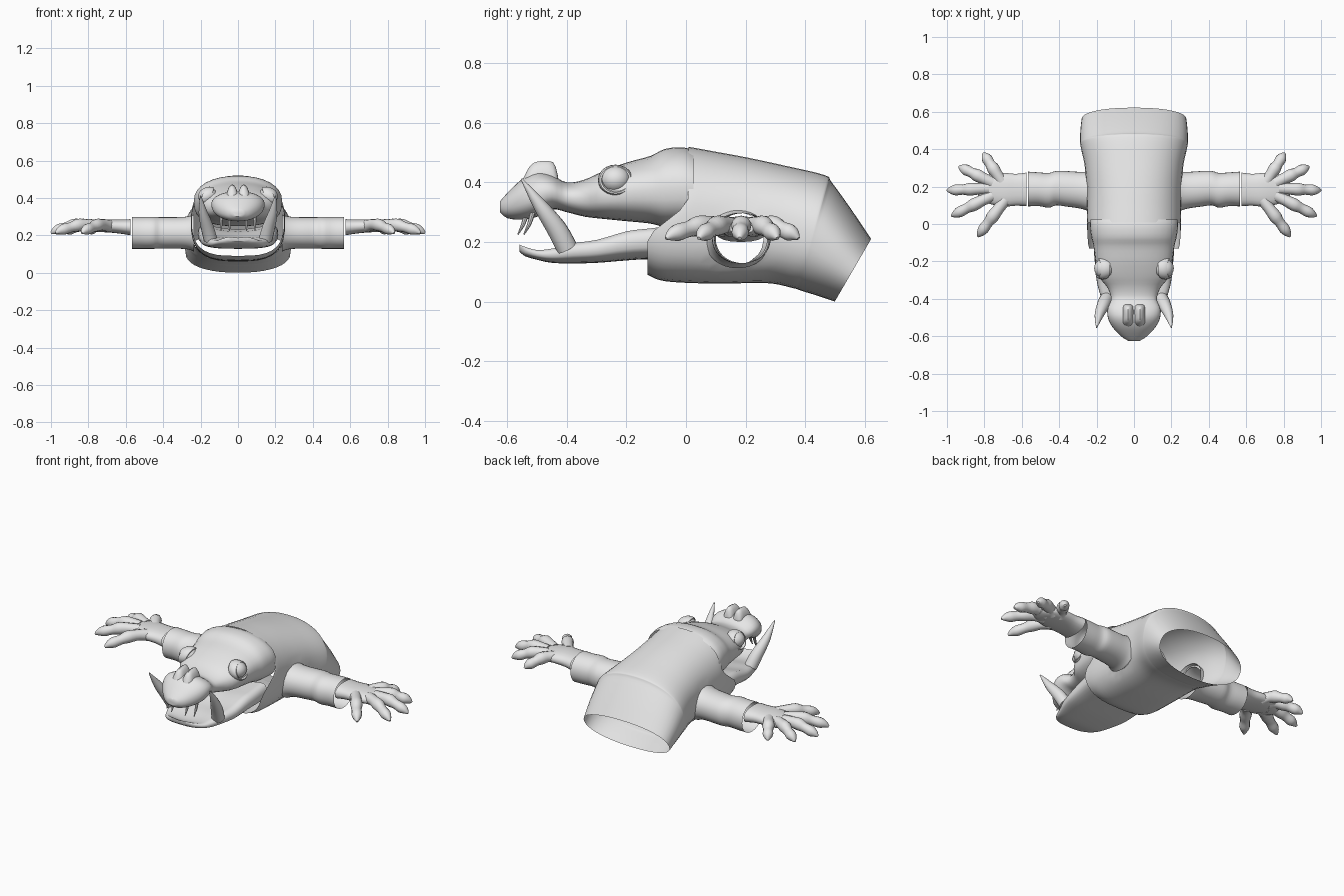
import bpy, bmesh, math
from mathutils import Vector

cube = bpy.data.objects.get("Cube")
if cube:
    bpy.data.objects.remove(cube)

grey = bpy.data.materials.new("plain_grey")
grey.use_nodes = True
grey.diffuse_color = (0.8, 0.8, 0.8, 1)
grey.node_tree.nodes["Principled BSDF"].inputs["Base Color"].default_value = (0.8, 0.8, 0.8, 1)
parts = []


def finish(name, bm):
    bmesh.ops.recalc_face_normals(bm, faces=bm.faces)
    mesh = bpy.data.meshes.new(name)
    bm.to_mesh(mesh)
    bm.free()
    mesh.materials.append(grey)
    obj = bpy.data.objects.new(name, mesh)
    bpy.context.collection.objects.link(obj)
    parts.append(obj)
    return obj


def spline(a, b, c, d, t):
    return 0.5 * (2 * b + (c - a) * t + (2 * a - 5 * b + 4 * c - d) * t * t
                  + (3 * b - a - 3 * c + d) * t ** 3)


def power(value, n):
    return math.copysign(abs(value) ** (2 / n), value)


def loft(rings, n=2.0, under=0.0, sides=20, steps=3, caps=(True, True), dish=0.0):
    """Skin smoothed rings of (centre, half axis u, half axis v). n is the
    squareness, under adds more of it to the lower half, fading to the end."""
    last = len(rings) - 1
    dense = []
    for i in range(last):
        four = [rings[max(0, min(last, i + k))] for k in (-1, 0, 1, 2)]
        for s in range(steps):
            dense.append([spline(*[r[j] for r in four], s / steps) for j in range(3)])
    dense.append(rings[-1])
    bm = bmesh.new()
    loops = []
    for i, (c, u, v) in enumerate(dense):
        loop = []
        for k in range(sides):
            a = math.tau * k / sides
            square = n + (under * (1 - i / len(dense)) if k > sides / 2 else 0)
            p, q = power(math.cos(a), square), power(math.sin(a), square)
            if q > 0 and dish:
                q -= dish * max(0, 1 - p * p * 1.3)
            loop.append(bm.verts.new(c + u * p + v * q))
        loops.append(loop)
    for a, b in zip(loops, loops[1:]):
        for k in range(sides):
            m = (k + 1) % sides
            bm.faces.new((a[k], a[m], b[m], b[k]))
    if caps[0]:
        bm.faces.new(loops[0])
    if caps[1]:
        bm.faces.new(loops[-1])
    return bm


def section(yt, zt, yb, zb, w, x=0):
    """Cross-section through the body from a top point to a bottom point."""
    return (Vector((x, (yt + yb) / 2, (zt + zb) / 2)), Vector((w, 0, 0)),
            Vector((0, (yt - yb) / 2, (zt - zb) / 2)))


def limb(x, y, z, ry, rz):
    return Vector((x, y, z)), Vector((0, ry, 0)), Vector((0, 0, rz))


def spike(points, radii):
    """Round rings lying across a path."""
    path = [Vector(p) for p in points]
    rings = []
    for i, p in enumerate(path):
        d = (path[min(i + 1, len(path) - 1)] - path[max(i - 1, 0)]).normalized()
        side = d.cross(Vector((0, 0, 1)))
        side = side.normalized() if side.length > 0.1 else Vector((1, 0, 0))
        rings.append((p, side * radii[i], side.cross(d) * radii[i]))
    return rings


# Torso: an open tube, its front edge stepping forward under the jaw
SIDES = 40
bm = loft([section(*s) for s in (
    (.01, .52, -.13, .09, .247), (.08, .507, -.07, .068, .252),
    (.2, .485, .1, .06, .252), (.33, .457, .27, .062, .262),
    (.465, .425, .36, .045, .285), (.49, .4, .385, .037, .288),
    (.555, .31, .44, .02, .287), (.622, .21, .5, 0, .28))],
    n=2.2, under=1.0, sides=SIDES, steps=5, caps=(False, False))
bm.verts.ensure_lookup_table()
for i, v in enumerate(bm.verts[:SIDES * 6]):
    t = max(0, min(1, (v.co.z - .2) / .15))
    curved = -.13 + .138 * t * t * (3 - 2 * t)
    straight = .01 - .14 * (.52 - v.co.z) / .43
    v.co.y += (curved - straight) * (1 - (i // SIDES) / 6)

# Round armholes
ARM_Y, ARM_Z, ARM_R = .173, .212, .088


def arm_offset(p):
    return Vector((0, p.y - ARM_Y, p.z - ARM_Z))


holes = [f for f in bm.faces if abs(f.calc_center_median().x) > .15
         and arm_offset(f.calc_center_median()).length < ARM_R]
rim = {v for f in holes for v in f.verts}
bmesh.ops.delete(bm, geom=holes, context='FACES')
for v in rim:
    if v.is_valid:
        off = arm_offset(v.co).normalized() * ARM_R
        v.co.y, v.co.z = ARM_Y + off.y, ARM_Z + off.z
finish("torso", bm)

# Skull and snout
skull = [section(y, zt, y, zb, w) for y, zt, zb, w in (
    (.025, .508, .25, .235), (-.01, .518, .25, .236),
    (-.07, .513, .25, .228), (-.12, .489, .262, .216), (-.2, .467, .27, .205),
    (-.28, .437, .278, .188), (-.34, .41, .285, .142), (-.4, .4, .3, .122),
    (-.45, .425, .31, .14), (-.5, .435, .285, .14), (-.55, .412, .275, .116),
    (-.6, .365, .28, .07), (-.625, .337, .3, .03))]
finish("upper_head", loft(skull, n=2.2, under=.6, sides=32, caps=(False, True)))

# Lower jaw with a dished mouth floor
jaw = [section(y, zt, y, zb, w) for y, zt, zb, w in (
    (-.03, .28, .14, .215), (-.13, .266, .142, .215), (-.2, .256, .138, .21),
    (-.3, .223, .13, .2), (-.38, .21, .128, .18), (-.45, .188, .13, .153),
    (-.5, .18, .14, .13), (-.54, .19, .152, .095), (-.56, .197, .168, .05))]
finish("lower_jaw", loft(jaw, n=2.8, under=.5, sides=32, dish=.7))

FINGERS = (((.71, .23), (.805, .378)), ((.76, .222), (.935, .307)),
           ((.78, .19), (.999, .18)), ((.76, .152), (.975, .043)),
           ((.69, .128), (.835, -.067)))
# Distance along the finger, height and thickness at each joint
JOINTS = ((0, .25, .034), (.22, .257, .03), (.45, .254, .034), (.62, .243, .027),
          (.8, .232, .029), (.92, .223, .019), (1, .212, .006))

for s, label in ((1, "left"), (-1, "right")):
    # Sleeve-like arm, open at both ends and flared at the shoulder
    arm = [limb(s * x, y, z, ry, rz) for x, y, z, ry, rz in (
        (.234, ARM_Y, ARM_Z, .11, .1), (.26, .177, .213, .102, .09),
        (.3, .182, .213, .097, .085), (.36, .188, .213, .095, .084),
        (.415, .192, .213, .092, .084), (.455, .18, .213, .093, .085),
        (.51, .186, .213, .09, .085), (.568, .187, .213, .093, .085))]
    finish(label + "_arm", loft(arm, n=2.1, sides=32, caps=(False, False)))

    # Palm and fingers
    palm = [limb(s * x, y, z, ry, rz) for x, y, z, ry, rz in (
        (.574, .185, .243, .09, .043), (.63, .183, .247, .085, .038),
        (.69, .183, .25, .09, .035), (.75, .187, .249, .085, .031),
        (.8, .187, .247, .068, .026), (.835, .187, .245, .04, .016))]
    finish(label + "_palm", loft(palm, n=2.35, caps=(False, True)))
    for i, (a, b) in enumerate(FINGERS):
        pts = [(s * (a[0] + (b[0] - a[0]) * t), a[1] + (b[1] - a[1]) * t, z)
               for t, z, r in JOINTS]
        finish(f"{label}_finger_{i + 1}",
               loft(spike(pts, [j[2] for j in JOINTS]), sides=12))

    # Tusk
    tusk = [(s * .148, -.4, .18), (s * .165, -.435, .245),
            (s * .188, -.492, .325), (s * .2, -.553, .412)]
    finish(label + "_tusk", loft(spike(tusk, (.036, .034, .023, .003)), sides=14))

    # Upper teeth
    for x, y in ((.045, -.535), (.09, -.515)):
        tooth = [(s * x, y, .3), (s * x, y - .012, .26), (s * x, y - .03, .225)]
        finish(label + "_tooth", loft(spike(tooth, (.009, .007, .002)), sides=8))

    # Raised nostril ridge
    nostril = [section(y, zt, y, .36, w, s * .031) for y, zt, w in (
        (-.43, .42, .022), (-.447, .468, .028), (-.5, .47, .03),
        (-.528, .45, .03), (-.55, .405, .022))]
    finish(label + "_nostril", loft(nostril, n=1.7, sides=16))

    # Eyeball and its lid ring
    bm = bmesh.new()
    bmesh.ops.create_uvsphere(bm, u_segments=24, v_segments=14, radius=.052)
    bmesh.ops.scale(bm, verts=bm.verts, vec=(1, 1, .88))
    bmesh.ops.translate(bm, verts=bm.verts, vec=(s * .161, -.237, .41))
    finish(label + "_eye", bm)
    ring = []
    for k in range(25):
        a = math.tau * k / 24
        out = Vector((0, math.cos(a), math.sin(a) * .88))
        ring.append((Vector((s * (.168 - .016 * math.sin(a)), -.237, .408)) + out * .05,
                     out * .009, Vector((s * .026, 0, 0))))
    bm = loft(ring, sides=10, steps=1, caps=(False, False))
    bmesh.ops.remove_doubles(bm, verts=bm.verts, dist=.0005)
    finish(label + "_eyelid", bm)

# Smooth shading with kept creases
bpy.ops.object.select_all(action='DESELECT')
for obj in parts:
    obj.select_set(True)
bpy.context.view_layer.objects.active = parts[0]
bpy.ops.object.shade_smooth_by_angle(angle=math.radians(40))
